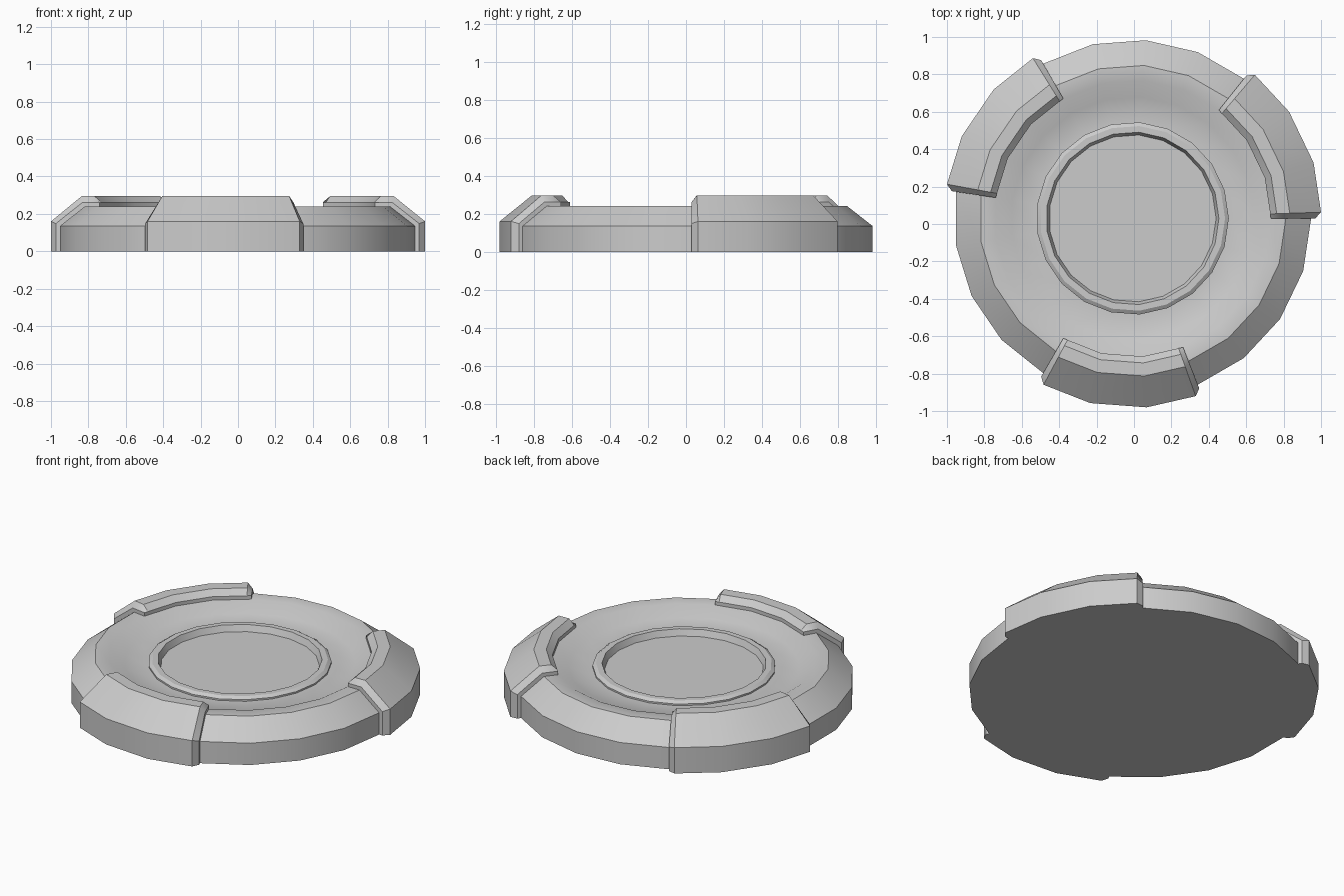
import bpy, bmesh
from math import sin, cos, tau

if "Cube" in bpy.data.objects:
    bpy.data.objects.remove(bpy.data.objects["Cube"])

SIDES = 21
CX, CY = -0.008, 0.03


def pt(r, z, k):
    a = tau * k / SIDES
    return (r * cos(a), r * sin(a), z)


def finish(name, bm):
    bmesh.ops.recalc_face_normals(bm, faces=bm.faces[:])
    mesh = bpy.data.meshes.new(name)
    bm.to_mesh(mesh)
    bm.free()
    ob = bpy.data.objects.new(name, mesh)
    ob.location = (CX, CY, 0)
    bpy.context.collection.objects.link(ob)
    bpy.ops.object.select_all(action='DESELECT')
    ob.select_set(True)
    bpy.context.view_layer.objects.active = ob
    bpy.ops.object.shade_smooth_by_angle(angle=0.52)
    return ob


# Dished base disc with raised inner ring, turned from a profile
profile = [(0.955, 0), (0.955, 0.135), (0.82, 0.24), (0.74, 0.24), (0.65, 0.192),
           (0.515, 0.19), (0.515, 0.2), (0.495, 0.213), (0.462, 0.213), (0.447, 0.175)]
bm = bmesh.new()
rings = [[bm.verts.new(pt(r, z, k)) for k in range(SIDES)] for r, z in profile]
for a, b in zip(rings, rings[1:]):
    for k in range(SIDES):
        n = (k + 1) % SIDES
        bm.faces.new((a[k], a[n], b[n], b[k]))
bm.faces.new(rings[0])
bm.faces.new(rings[-1])
finish("base_disc", bm)

# Raised rim clamps: full section in the middle, smaller section at bevelled ends
full = [(0.9, 0), (1.013, 0), (1.013, 0.16), (0.845, 0.295), (0.775, 0.295), (0.74, 0.262), (0.74, 0.2)]
small = [(0.9, 0), (0.977, 0), (0.977, 0.148), (0.832, 0.262), (0.775, 0.262), (0.74, 0.262), (0.74, 0.2)]
INSET = 0.11


def mix(p, q, t):
    return [u + (v - u) * t for u, v in zip(p, q)]


for start in (0, 7, 14):
    def section(k):
        return [pt(r, z, start + k) for r, z in full]
    s = [section(k) for k in range(4)]
    sections = [[pt(r, z, start) for r, z in small],
                [mix(p, q, INSET) for p, q in zip(s[0], s[1])], s[1], s[2],
                [mix(p, q, INSET) for p, q in zip(s[3], s[2])],
                [pt(r, z, start + 3) for r, z in small]]
    bm = bmesh.new()
    loops = [[bm.verts.new(p) for p in sec] for sec in sections]
    for a, b in zip(loops, loops[1:]):
        for i in range(len(full)):
            n = (i + 1) % len(full)
            bm.faces.new((a[i], a[n], b[n], b[i]))
    bm.faces.new(loops[0])
    bm.faces.new(loops[-1])
    finish("rim_clamp", bm)
